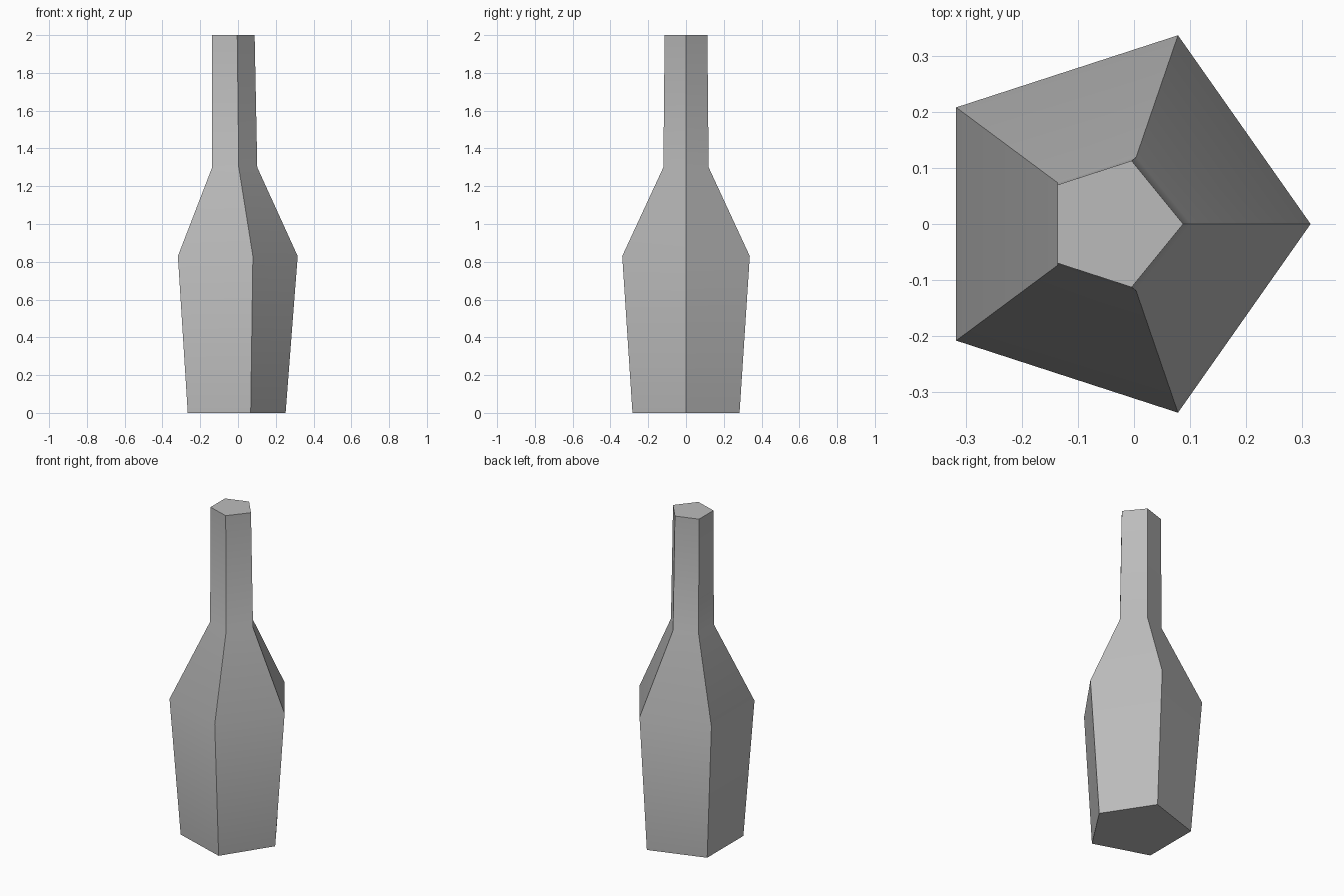
import bpy, bmesh, math

cube = bpy.data.objects.get("Cube")
if cube:
    bpy.data.objects.remove(cube, do_unlink=True)

grey = bpy.data.materials.new("plain_grey")
grey.use_nodes = True
colour = (0.5, 0.5, 0.5, 1)
grey.diffuse_color = colour
grey.node_tree.nodes["Principled BSDF"].inputs["Base Color"].default_value = colour

# Five-sided rings: height, radius, centre x, x of the side-edge tip
RINGS = [(0, 0.298, -0.025, 0.252), (0.83, 0.355, -0.031, 0.316),
         (1.3, 0.126, -0.035, 0.102), (2, 0.119, -0.041, 0.088)]
SIDES = 5

bm = bmesh.new()
loops = []
for z, radius, centre, tip in RINGS:
    ring = []
    for i in range(SIDES):
        a = math.tau * i / SIDES
        x = tip if i == 0 else centre + radius * math.cos(a)
        ring.append(bm.verts.new((x, radius * math.sin(a), z)))
    loops.append(ring)

# Walls, base and flat top
for low, high in zip(loops, loops[1:]):
    for i in range(SIDES):
        j = (i + 1) % SIDES
        bm.faces.new((low[i], low[j], high[j], high[i]))
bm.faces.new(loops[0][::-1])
bm.faces.new(loops[-1])
bmesh.ops.recalc_face_normals(bm, faces=bm.faces[:])

mesh = bpy.data.meshes.new("bottle")
bm.to_mesh(mesh)
bm.free()
mesh.materials.append(grey)
bottle = bpy.data.objects.new("bottle", mesh)
bpy.context.collection.objects.link(bottle)

# Soft shoulder, crisp vertical edges
bpy.ops.object.select_all(action="DESELECT")
bottle.select_set(True)
bpy.context.view_layer.objects.active = bottle
bpy.ops.object.shade_smooth_by_angle(angle=math.radians(32))
